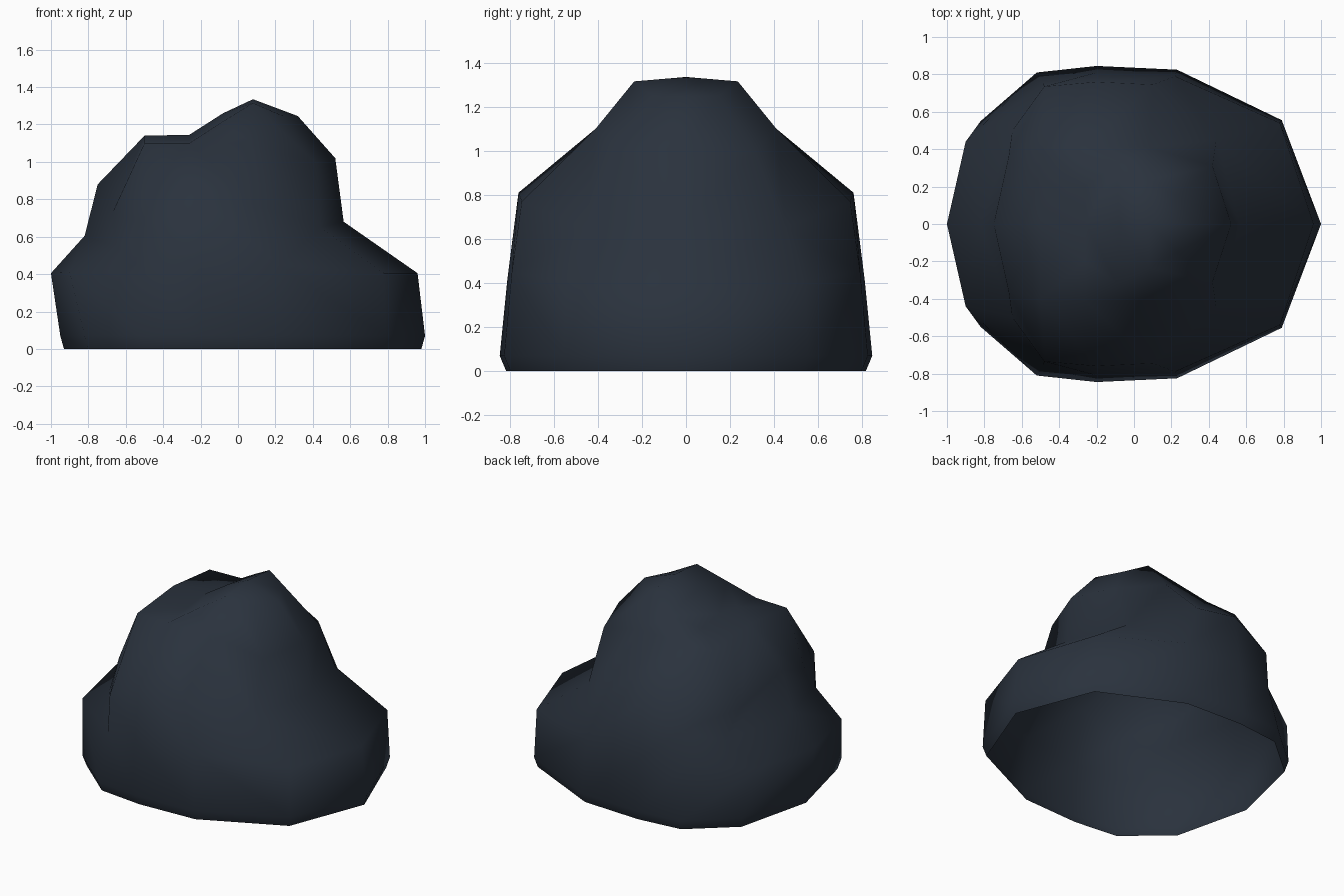
import bpy
import bmesh

if "Cube" in bpy.data.objects:
    bpy.data.objects.remove(bpy.data.objects["Cube"])

# One slate colour for the whole boulder
slate = bpy.data.materials.new("dark slate")
slate.diffuse_color = (0.023, 0.032, 0.047, 1)
slate.use_nodes = True
slate.node_tree.nodes["Principled BSDF"].inputs["Base Color"].default_value = slate.diffuse_color

# Half contours (y >= 0), from the right end round the back to the left end
foot = [(1.0, 0, .07), (.79, .555, .07), (.23, .825, .07), (-.2, .845, .07),
        (-.52, .81, .07), (-.82, .55, .07), (-.95, 0, .07)]
shoulder = [(.96, 0, .405), (.78, .54, .405), (.22, .79, .45), (-.2, .81, .42),
            (-.485, .75, .40), (-.9, .44, .41), (-1.0, 0, .405)]
waist = [(.565, 0, .68), (.44, .45, .65), (.1, .745, .77), (-.2, .76, .81),
         (-.48, .735, .66), (-.65, .5, .55), (-.82, 0, .605)]
brow = [(.52, 0, 1.02), (.42, .31, .99), (.08, .41, 1.10), (-.26, .41, 1.10),
        (-.5, .40, 1.10), (-.67, .36, .73), (-.75, 0, .88)]
crown = [(.32, 0, 1.245), (.23, .15, 1.25), (.08, .235, 1.315), (-.09, .32, 1.21),
         (-.26, .2, 1.12), (-.5, .2, 1.12), (-.5, 0, 1.14)]
# Ground contour is the foot drawn slightly inwards
ground = [(.02 + (x - .02) * .98, y * .965, 0) for x, y, z in foot]

bm = bmesh.new()
rings = [[bm.verts.new(p) for p in ring]
         for ring in (ground, foot, shoulder, waist, brow, crown)]

# Walls between contours; the underside stays open
for level, (low, high) in enumerate(zip(rings, rings[1:])):
    for i in range(len(low) - 1):
        a, b, c, d = low[i], low[i + 1], high[i + 1], high[i]
        if level == 2 and i == 1:      # valley where the shoulder meets the upper lump
            bm.faces.new((a, b, d))
            bm.faces.new((b, c, d))
        else:
            bm.faces.new((a, b, c, d))

# Crown closed along the centre ridge
peak, slope, ledge = [bm.verts.new(p) for p in
                      ((.08, 0, 1.335), (-.08, 0, 1.26), (-.26, 0, 1.145))]
c = rings[-1]
for f in ((c[0], c[1], peak), (c[1], c[2], peak), (c[2], c[3], slope, peak),
          (c[3], c[4], ledge, slope), (c[4], c[5], c[6], ledge)):
    bm.faces.new(f)

# Mirror across y = 0 and weld the seam
twin = bmesh.ops.duplicate(bm, geom=bm.verts[:] + bm.edges[:] + bm.faces[:])["geom"]
copies = [g for g in twin if isinstance(g, bmesh.types.BMVert)]
bmesh.ops.scale(bm, vec=(1, -1, 1), verts=copies)
bmesh.ops.reverse_faces(bm, faces=[g for g in twin if isinstance(g, bmesh.types.BMFace)])
bmesh.ops.remove_doubles(bm, verts=bm.verts[:], dist=0.0005)
bmesh.ops.recalc_face_normals(bm, faces=bm.faces[:])
for f in bm.faces:
    f.smooth = True

# Boulder object
mesh = bpy.data.meshes.new("boulder")
bm.to_mesh(mesh)
bm.free()
mesh.materials.append(slate)
bpy.context.collection.objects.link(bpy.data.objects.new("boulder", mesh))
